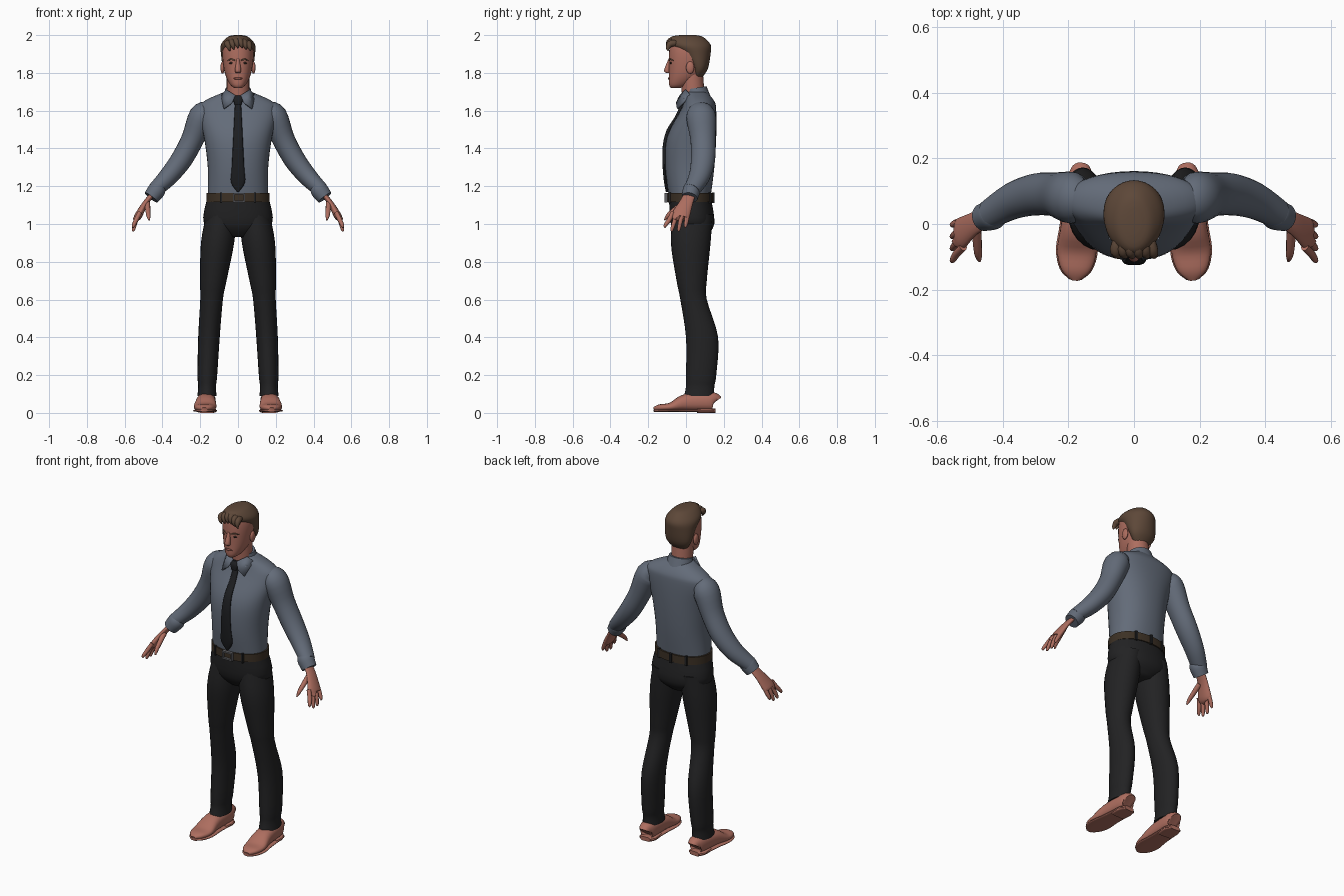
import bpy, bmesh, math
from mathutils import Vector

cube = bpy.data.objects.get("Cube")
if cube:
    bpy.data.objects.remove(cube)


def material(name, red, green, blue):
    mat = bpy.data.materials.new(name)
    mat.use_nodes = True
    mat.diffuse_color = (red, green, blue, 1)
    shader = mat.node_tree.nodes["Principled BSDF"]
    shader.inputs["Base Color"].default_value = mat.diffuse_color
    shader.inputs["Roughness"].default_value = .8
    return mat


SKIN = material("skin", .42, .155, .115)
LIPS = material("lips", .26, .085, .065)
SHIRT = material("slate shirt", .125, .148, .19)
TROUSERS = material("black trousers", .016, .016, .017)
TIE = material("dark tie", .012, .013, .015)
LEATHER = material("brown leather", .045, .03, .018)
METAL = material("grey metal", .12, .12, .13)
HAIR = material("brown hair", .11, .064, .04)
EYE = material("dark eye", .03, .018, .014)


def finish(name, bm, mat, angle=50):
    bmesh.ops.recalc_face_normals(bm, faces=bm.faces)
    mesh = bpy.data.meshes.new(name)
    bm.to_mesh(mesh)
    bm.free()
    mesh.materials.append(mat)
    ob = bpy.data.objects.new(name, mesh)
    bpy.context.collection.objects.link(ob)
    bpy.ops.object.select_all(action='DESELECT')
    ob.select_set(True)
    bpy.context.view_layer.objects.active = ob
    bpy.ops.object.shade_smooth_by_angle(angle=math.radians(angle))
    return ob


def spline(keys, steps=4):
    """Smooth curve through tuples of numbers."""
    last = len(keys) - 1
    rows = []
    for i in range(last):
        before, start = keys[max(i - 1, 0)], keys[i]
        end, after = keys[i + 1], keys[min(i + 2, last)]
        for step in range(steps):
            t = step / steps
            row = []
            for p, q, r, s in zip(before, start, end, after):
                slope_in, slope_out = (r - p) / 2, (s - q) / 2
                bend = slope_in + slope_out - 2 * (r - q)
                row.append(q + t * (slope_in + t * (r - q - slope_in - bend + t * bend)))
            rows.append(row)
    return rows + [list(keys[last])]


def tube(name, keys, mat, sides=24, power=2, flat=False, ref=(0, 1, 0), mirror=1):
    """Loft along keys of (x, y, z, radius across, radius along ref)."""
    rows = spline(keys)
    points = [Vector((mirror * row[0], row[1], row[2])) for row in rows]
    bm = bmesh.new()
    rings = []
    for i, (point, row) in enumerate(zip(points, rows)):
        along = points[min(i + 1, len(points) - 1)] - points[max(i - 1, 0)]
        if flat:
            along = Vector((0, 0, 1))
        along.normalize()
        deep = Vector(ref)
        deep = (deep - along * deep.dot(along)).normalized()
        wide = deep.cross(along)
        ring = []
        for k in range(sides):
            turn = math.tau * k / sides
            c, s = [math.copysign(abs(value) ** (2 / power), value)
                    for value in (math.cos(turn), math.sin(turn))]
            ring.append(bm.verts.new(point + wide * c * row[3] + deep * s * row[4]))
        rings.append(ring)
    for low, high in zip(rings, rings[1:]):
        for k in range(sides):
            j = (k + 1) % sides
            bm.faces.new((low[k], low[j], high[j], high[k]))
    bm.faces.new(rings[0])
    bm.faces.new(rings[-1])
    return finish(name, bm, mat)


def body(name, keys, mat, centre=lambda z: 0, **options):
    """Level rings given as (height, half width, front y, back y)."""
    rings = [(centre(z), (front + back) / 2, z, width, (back - front) / 2)
             for z, width, front, back in keys]
    return tube(name, rings, mat, flat=True, **options)


def limb(name, keys, mat, depth=1, **options):
    """Tube given as (x, y, z, radius), deepened evenly along ref."""
    return tube(name, [(x, y, z, r, r * depth) for x, y, z, r in keys], mat, **options)


def solid(name, place, size, mat, rounded=False):
    bm = bmesh.new()
    if rounded:
        bmesh.ops.create_uvsphere(bm, u_segments=16, v_segments=8, radius=1)
    else:
        bmesh.ops.create_cube(bm, size=1)
    bmesh.ops.scale(bm, vec=size, verts=bm.verts)
    bmesh.ops.translate(bm, vec=place, verts=bm.verts)
    return finish(name, bm, mat)


# Shirt, collar band and neck
TORSO = [(1.14, .16, -.09, .13), (1.3, .16, -.11, .15), (1.46, .18, -.1, .16),
         (1.6, .21, -.03, .16), (1.65, .18, -.01, .15), (1.7, .07, 0, .11)]
body("shirt", TORSO, SHIRT, sides=40, power=2.2)
limb("collar_band", [(0, .06, 1.66, .08), (0, .05, 1.72, .066)], SHIRT, depth=.9)
body("neck", [(1.66, .06, -.02, .1), (1.8, .06, -.03, .09)], SKIN)


def chest(z):
    """Front of the shirt at a height."""
    return min(spline(TORSO, 9), key=lambda row: abs(row[0] - z))[2]


# Necktie widening down the chest to a point, and its knot
blade = []
for i in range(7):
    z = 1.64 - i * .07
    blade.append((0, chest(z) - .004, z, .016 + i * .0035, .01))
blade.append((0, chest(1.17) - .007, 1.17, .004, .006))
tube("tie_blade", blade, TIE, sides=12, power=3, flat=True)
limb("tie_knot", [(0, -.036, 1.63, .017), (0, -.03, 1.66, .026), (0, -.018, 1.68, .024)],
     TIE, depth=.6, power=3, flat=True)

# Trouser seat, belt, loops and buckle
body("trouser_seat", [(1.15, .16, -.09, .13), (1, .18, -.08, .15), (.93, .06, -.03, .1)],
     TROUSERS, sides=36, power=2.2)
WAIST = 1.14
body("belt", [(WAIST + lift, .168, -.1, .143) for lift in (-.023, .023)],
     LEATHER, sides=40, power=2.2)
for degrees in (58, 90, 122, 238, 302):
    turn = math.radians(degrees)
    solid("belt_loop", (.17 * math.cos(turn), .02 + .125 * math.sin(turn), WAIST),
          (.012, .014, .056), TROUSERS)
for end in (-1, 1):
    solid("buckle_bar", (.005, -.105, WAIST + end * .02), (.064, .016, .009), METAL)
    solid("buckle_side", (.005 + end * .028, -.105, WAIST), (.008, .016, .05), METAL)

# Head, nose and mouth
body("head", [(1.72, .02, -.08, -.03), (1.74, .043, -.09, .02), (1.8, .07, -.09, .09),
              (1.9, .083, -.09, .12), (1.96, .07, -.08, .1), (1.98, .04, -.04, .07)],
     SKIN, sides=32, power=2.2)
limb("nose", [(0, -.085, 1.875, .007), (0, -.1, 1.815, .016), (0, -.094, 1.8, .012)],
     SKIN, flat=True)
solid("mouth", (0, -.09, 1.77), (.025, .006, .006), LIPS, rounded=True)

# Hair cap with swept tufts
body("hair", [(1.77, .04, .03, .08), (1.82, .077, .025, .115), (1.9, .09, -.03, .13),
              (1.95, .09, -.09, .13), (1.99, .055, -.08, .09), (2, .02, -.03, .05)],
     HAIR, sides=32)
for i in range(6):
    x = (i - 2.5) * .022
    top = 1.975 - abs(x) * .35
    limb("hair_tuft", [(x * .7, -.01, top, .012), (x, -.075, top, .018),
                       (x + .006, -.095, top - .02, .012), (x + .012, -.095, top - .04, .003)],
         HAIR, sides=10, ref=(0, .6, 1))

# Foot outline as (y, half width, top)
FOOT = [(.15, .03, .1), (.13, .045, .11), (0, .052, .1),
        (-.08, .06, .055), (-.14, .045, .045), (-.17, .014, .03)]


def foot_x(y):
    return .17 - y / 20


for side, s in (("left", 1), ("right", -1)):
    # Face details
    solid(side + "_eye", (s * .034, -.079, 1.852), (.013, .007, .006), EYE, rounded=True)
    limb(side + "_eyebrow", [(.014, -.087, 1.866, .004), (.035, -.081, 1.872, .005),
                             (.054, -.066, 1.866, .003)],
         HAIR, sides=8, ref=(0, 0, 1), mirror=s)
    solid(side + "_ear", (s * .082, .022, 1.828), (.011, .022, .033), SKIN, rounded=True)

    # Collar flap
    bm = bmesh.new()
    corners = [(.012, -.03, 1.68), (.034, -.05, 1.64), (.074, -.045, 1.61),
               (.088, .025, 1.68), (.06, 0, 1.71)]
    bm.faces.new([bm.verts.new((s * x, y, z)) for x, y, z in corners])
    flap = finish(side + "_collar_flap", bm, SHIRT)
    thickness = flap.modifiers.new("thickness", 'SOLIDIFY')
    thickness.thickness, thickness.offset = .009, 0

    # Sleeve and cuff
    limb(side + "_sleeve", [(.15, .08, 1.6, .05), (.19, .08, 1.57, .07), (.24, .09, 1.45, .06),
                            (.3, .09, 1.34, .057), (.37, .07, 1.25, .05), (.44, .03, 1.18, .04)],
         SHIRT, depth=1.12, mirror=s)
    limb(side + "_cuff", [(.42, .04, 1.2, .037), (.43, .03, 1.18, .047), (.46, .02, 1.14, .042)],
         SHIRT, mirror=s)

    # Hand, fingers and thumb
    limb(side + "_hand", [(.45, .02, 1.16, .013), (.49, 0, 1.11, .015),
                          (.53, -.03, 1.04, .02), (.54, -.03, 1.03, .01)],
         SKIN, depth=2.4, mirror=s)
    for i, finger in enumerate(("index", "middle", "ring", "little")):
        root = -.07 + i * .026
        tip = -.11 + i * .036
        low = .95 + abs(i - 1.5) / 50
        limb(side + "_" + finger + "_finger",
             [(.52, root, 1.06, .012), (.54, (root + tip) / 2, 1.02, .012),
              (.553, tip, low + .012, .009), (.555, tip, low, .003)],
             SKIN, sides=10, mirror=s)
    limb(side + "_thumb", [(.48, -.015, 1.11, .015), (.475, -.09, 1.05, .012),
                           (.47, -.113, 1.02, .004)],
         SKIN, sides=10, ref=(0, .6, 1), mirror=s)

    # Trouser leg, leaning outward toward the hem
    body(side + "_trouser_leg", [(1.05, .08, -.07, .14), (.9, .088, -.08, .13), (.7, .07, -.05, .11),
                                 (.6, .06, -.03, .11), (.4, .057, 0, .17), (.2, .052, 0, .16),
                                 (.14, .047, 0, .15), (.09, .051, -.01, .15)],
         TROUSERS, centre=lambda z: .165 - .07 * z * z, mirror=s)

    # Shoe upper, sole and heel block
    tube(side + "_shoe", [(foot_x(y), y, (top + .01) / 2, width, (top - .01) / 2)
                          for y, width, top in FOOT],
         SKIN, power=2.4, ref=(0, 0, 1), mirror=s)
    tube(side + "_sole", [(foot_x(y), y, .012, width + .004, .007) for y, width, top in FOOT],
         SKIN, power=3, ref=(0, 0, 1), mirror=s)
    tube(side + "_heel", [(foot_x(y), y, .012, width, .012)
                          for y, width in ((.06, .046), (.12, .048), (.155, .03))],
         SKIN, power=5, ref=(0, 0, 1), mirror=s)
